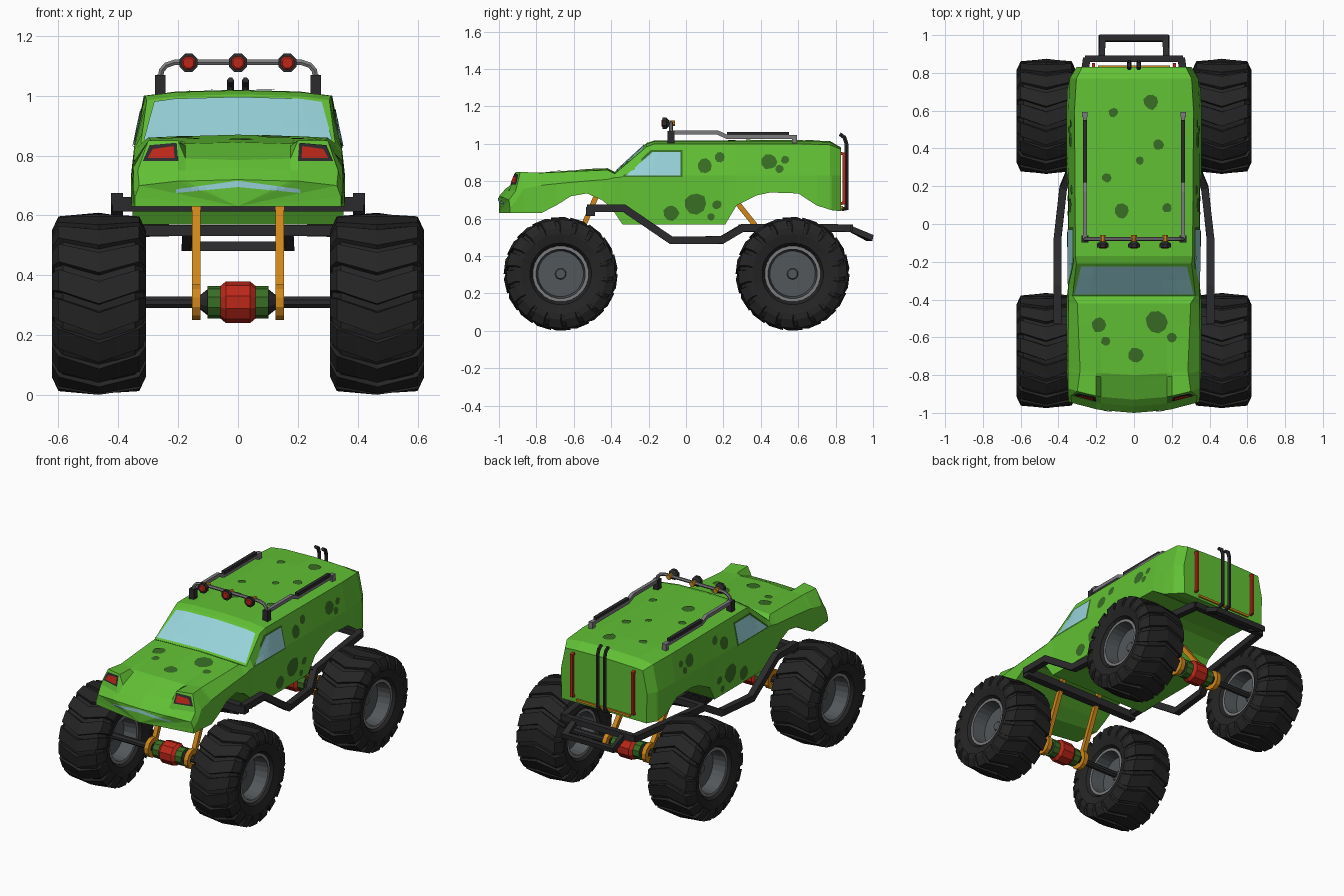
import bpy, bmesh, math, random
from mathutils import Vector
from mathutils.bvhtree import BVHTree

if "Cube" in bpy.data.objects:
    bpy.data.objects.remove(bpy.data.objects["Cube"])
random.seed(4)

def mat(name, c):
    m = bpy.data.materials.new(name)
    m.diffuse_color = (*c, 1)
    m.use_nodes = True
    m.node_tree.nodes["Principled BSDF"].inputs["Base Color"].default_value = m.diffuse_color
    return m
GREEN = mat("bright green", (.12, .53, .035))
SPOT = mat("dark green", (.04, .155, .018))
GLASS = mat("pale blue glass", (.31, .65, .70))
TYRE = mat("tyre black", (.018, .018, .018))
FRAME = mat("frame black", (.024, .024, .026))
RIM = mat("rim grey", (.085, .095, .10))
STEEL = mat("light grey", (.2, .2, .21))
RED = mat("red", (.5, .02, .01))
ORANGE = mat("orange", (.62, .24, .01))

def mesh_obj(name, verts, faces, mats, rule=None, toward=None):
    bm = bmesh.new()
    vs = [bm.verts.new(v) for v in verts]
    for f in faces:
        bm.faces.new([vs[i] for i in f])
    bmesh.ops.recalc_face_normals(bm, faces=bm.faces)
    bm.normal_update()
    bm.faces.ensure_lookup_table()
    if toward and sum(f.normal.dot(toward) for f in bm.faces) < 0:
        bmesh.ops.reverse_faces(bm, faces=bm.faces)
    if rule:
        for f in bm.faces:
            f.material_index = rule(f)
    me = bpy.data.meshes.new(name)
    bm.to_mesh(me)
    bm.free()
    for m in mats if isinstance(mats, list) else [mats]:
        me.materials.append(m)
    ob = bpy.data.objects.new(name, me)
    bpy.context.collection.objects.link(ob)
    return ob

def lathe(name, prof, at, mats, n=16, axis='x', rule=None, closed=False):
    verts, faces, k = [], [], len(prof)
    for i in range(n):
        t = 2 * math.pi * (i + .5) / n
        for a, r in prof:
            c, s = r * math.cos(t), r * math.sin(t)
            verts.append(Vector(at) + Vector((a, c, s) if axis == 'x' else (c, a, s)))
    for i in range(n):
        j = (i + 1) % n
        for p in range(k if closed else k - 1):
            q = (p + 1) % k
            faces.append((i * k + p, j * k + p, j * k + q, i * k + q))
    if not closed:
        faces += [[i * k for i in range(n)], [i * k + k - 1 for i in range(n)]]
    return mesh_obj(name, verts, faces, mats, rule)

def tube(name, pts, r, m, ref=(1, 0, 0), n=4):
    pts = [Vector(p) for p in pts]
    verts, faces = [], []
    for i, p in enumerate(pts):
        d = [(pts[b] - pts[a]).normalized() for a, b in ((i - 1, i), (i, i + 1)) if a >= 0 and b < len(pts)]
        t = sum(d, Vector()).normalized()
        u = t.cross(Vector(ref)).normalized()
        v = u.cross(t).normalized()
        stretch = 1 / max(.5, t.dot(d[0]))
        for k in range(n):
            a = 2 * math.pi * (k + .5) / n
            rr = r / math.cos(math.pi / n)
            verts.append(p + u * rr * math.cos(a) * stretch + v * rr * math.sin(a))
    for i in range(len(pts) - 1):
        for k in range(n):
            l = (k + 1) % n
            faces.append((i * n + k, i * n + l, i * n + n + l, i * n + n + k))
    faces += [list(range(n)), list(range(len(verts) - n, len(verts)))]
    return mesh_obj(name, verts, faces, m)

def sample(table, y):
    for a, b in zip(table, table[1:]):
        if y <= b[0]:
            t = (y - a[0]) / (b[0] - a[0])
            return [p + (q - p) * t for p, q in zip(a[1:], b[1:])]

# Body shell: lofted sections; lower edge (y, z, half width) and upper shape
low = [(-1, .63, .345), (-.82, .63, .357), (-.72, .67, .357), (-.62, .72, .357), (-.53, .735, .357),
       (-.45, .70, .357), (-.40, .66, .357), (-.34, .57, .35), (.21, .57, .35), (.27, .67, .357),
       (.38, .725, .357), (.45, .74, .357), (.6, .735, .357), (.7, .67, .355), (.78, .645, .34), (.83, .64, .30)]
# y, belt z, belt half width, edge z, edge half width, inner z, centre z
top = [(-1, .66, .345, .70, .33, .715, .72), (-.965, .70, .35, .75, .335, .75, .76),
       (-.93, .76, .35, .85, .30, .79, .785), (-.80, .78, .35, .845, .285, .84, .845),
       (-.42, .81, .347, .86, .30, .865, .87), (-.38, .82, .347, .84, .325, .845, .85),
       (-.21, .83, .347, .985, .305, 1.0, 1.005), (-.17, .83, .347, 1.0, .31, 1.013, 1.018),
       (.6, .83, .347, 1.0, .315, 1.015, 1.02), (.77, .83, .34, .995, .305, 1.01, 1.015),
       (.83, .83, .305, .97, .275, .975, .98)]
ys = sorted({r[0] for r in low + top})
verts, faces = [], []
for y in ys:
    zb, wb = sample(low, y)
    zm, wm, zt, wt, zi, zc = sample(top, y)
    half = [(0, zb), (wb, zb), (wm, zm), (wt, zt), (.2, max(zt, zi)), (.175, zi), (0, zc)]
    ring = half + [(-x, z) for x, z in half[-2:0:-1]]
    bow = .06 * min(1, max(0, (-.6 - y) / .3))
    verts += [(x, y + bow * (x / .35) ** 2, z) for x, z in ring]
n = 12
for i in range(len(ys) - 1):
    for k in range(n):
        l = (k + 1) % n
        faces.append((i * n + k, i * n + l, i * n + n + l, i * n + n + k))
for b in (0, (len(ys) - 1) * n):
    faces += [(b, b + k, b + k + 1) for k in range(1, n - 1)]
body = mesh_obj("body", verts, faces, GREEN)
tree = BVHTree.FromPolygons([v.co for v in body.data.vertices], [p.vertices for p in body.data.polygons])

# Thin painted plates draped on the body
def drape(name, flat, faces, view, m, off=.005):
    d = Vector({'r': (1, 0, 0), 'l': (-1, 0, 0), 't': (0, 0, 1), 'f': (0, -1, 0)}[view])
    out = []
    for a, b in flat:
        o = Vector((a, b, 0) if view == 't' else (a, 0, b) if view == 'f' else (0, a, b))
        hit = tree.ray_cast(o + d * 3, -d)[0]
        out.append((hit or o + d * .34) + d * off)
    mesh_obj(name, out, faces, m, toward=d)

def patch(name, c, view, m, off=.005, nu=8, nv=4):
    c = [Vector(p) for p in c]
    pts = [c[0].lerp(c[1], i / nu).lerp(c[3].lerp(c[2], i / nu), j / nv)
           for j in range(nv + 1) for i in range(nu + 1)]
    w = nu + 1
    drape(name, pts, [(j * w + i, j * w + i + 1, j * w + w + i + 1, j * w + w + i)
                      for j in range(nv) for i in range(nu)], view, m, off)

def spot(a, b, r, view):
    k, pts = 9, [(a, b)]
    rad = [r * random.uniform(.9, 1.08) for _ in range(k)]
    for s in (.5, 1):
        pts += [(a + q * s * math.cos(6.2832 * i / k), b + q * s * math.sin(6.2832 * i / k)) for i, q in enumerate(rad)]
    f = []
    for i in range(k):
        j = (i + 1) % k
        f += [(0, 1 + i, 1 + j), (1 + i, 1 + k + i, 1 + k + j, 1 + j)]
    drape("spot", pts, f, view, SPOT, .004)

patch("windshield", [(-.315, -.372), (.315, -.372), (.28, -.225), (-.28, -.225)], 't', GLASS)
for v in 'rl':
    patch("side_window_trim", [(-.345, .822), (-.018, .822), (-.018, .966), (-.19, .966)], v, SPOT, .003)
    patch("side_window", [(-.32, .832), (-.03, .832), (-.03, .956), (-.18, .956)], v, GLASS, .006)
    for s in [(.10, .885, .04), (.18, .93, .028), (.445, .905, .042), (.53, .915, .022), (.50, .865, .022),
              (.05, .68, .06), (-.08, .63, .042), (.165, .675, .025), (.135, .61, .02)]:
        spot(*s, v)
for s in [(-.11, .59, .025), (.09, .645, .04), (.13, .42, .028), (.03, .335, .022), (-.145, .245, .025),
          (-.065, .07, .04), (.175, .085, .025), (-.185, -.535, .04), (.12, -.52, .06), (.2, -.6, .026),
          (-.15, -.62, .024), (.01, -.695, .042)]:
    spot(*s, 't')
for s in (1, -1):
    patch("grille", [(0, .695), (s * .21, .675), (s * .205, .688), (0, .716)], 'f', GLASS)
    patch("headlight_frame", [(s * .20, .782), (s * .318, .782), (s * .295, .835), (s * .205, .843)], 'f', FRAME)
    patch("headlight", [(s * .212, .792), (s * .302, .792), (s * .285, .822), (s * .215, .832)], 'f', RED, .009)

# Wheels: tyre, chevron tread and recessed rim
tyre = [(-.11, .145), (-.14, .165), (-.152, .215), (-.148, .25), (-.12, .282), (0, .288)]
tyre += [(-x, r) for x, r in tyre[-2::-1]]
rim = [(.125, .150), (.125, .132), (.04, .122), (.04, .03), (.05, .025)]
rim = [(-x, r) for x, r in rim[::-1]] + rim
lug = [(-.157, .245), (-.135, .292), (0, .305), (.135, .292), (.157, .245)]
for sx in (1, -1):
    for y in (-.67, .57):
        at = Vector((sx * .465, y, .305))
        lathe("tyre", tyre, at, TYRE, 32, closed=True)
        lathe("rim", rim, at, [RIM, STEEL], 24,
              rule=lambda f: int(math.hypot(f.calc_center_median().y - y, f.calc_center_median().z - .305) > .13))
        verts, faces = [], []
        for i in range(18):
            b = len(verts)
            for x, r in lug:
                t0 = 2 * math.pi * i / 18 + abs(x) * 1.15
                for t, q in ((t0, r), (t0 + .25, r), (t0 + .27, r - .03), (t0 - .02, r - .03)):
                    verts.append(at + Vector((x, -q * math.cos(t), q * math.sin(t))))
            for p in range(4):
                for k in range(4):
                    l = (k + 1) % 4
                    faces.append([b + p * 4 + e for e in (k, l, l + 4, k + 4)])
            faces += [[b, b + 1, b + 2, b + 3], [b + 16, b + 17, b + 18, b + 19]]
        mesh_obj("tyre_tread", verts, faces, TYRE)

# Axles, differentials and struts
for y, ty, tz in ((-.67, -.48, .72), (.57, .27, .69)):
    c = (0, y, .31)
    lathe("axle", [(-.43, .02), (.43, .02)], c, FRAME, 8)
    lathe("differential_cap", [(-.125, .025), (-.10, .045), (.10, .045), (.125, .025)], c, FRAME, 10)
    lathe("differential_sleeve", [(-.102, .055), (.102, .055)], c, SPOT, 10)
    lathe("differential", [(-.058, .055), (-.04, .07), (.04, .07), (.058, .055)], c, RED, 10)
    for s in (1, -1):
        lathe("strut_ring", [(-.014, .03), (-.014, .062), (.014, .062), (.014, .03)],
              (s * .14, y, .31), ORANGE, 12, closed=True)
        tube("strut", [(s * .14, y + (.03 if y < 0 else -.03), .35), (s * .14, ty, tz)], .014, ORANGE)

# Chassis frame and rear bumper
for s in (1, -1):
    tube("chassis_rail", [(s * .405, -.53, .655), (s * .405, -.33, .655), (s * .405, -.08, .485), (s * .375, .19, .485),
                          (s * .33, .30, .55), (s * .25, .88, .55)], .02, FRAME)
tube("front_crossbar", [(-.42, -.51, .638), (.42, -.51, .638)], .024, FRAME, (0, 1, 0))
tube("rear_crossbar", [(-.26, .875, .55), (.26, .875, .55)], .018, FRAME, (0, 1, 0))
tube("rear_bumper", [(-.17, .87, .55), (-.17, .983, .497), (.17, .983, .497), (.17, .87, .55)], .016, FRAME, (0, 0, 1))
tube("middle_crossbar", [(-.33, .30, .55), (.33, .30, .55)], .018, FRAME, (0, 1, 0))

# Roof rack with light hoop
for s in (1, -1):
    x = s * .26
    tube("rack_rail", [(x, -.08, 1.06), (x, .17, 1.06), (x, .22, 1.037), (x, .58, 1.037)], .011, STEEL)
    tube("rack_rear_foot", [(x, .58, .99), (x, .58, 1.048)], .014, STEEL)
    tube("rack_pad", [(x, .22, 1.053), (x, .55, 1.053)], .011, FRAME)
    tube("rack_post", [(x, -.08, .985), (x, -.08, 1.07)], .018, FRAME)
hoop = [(.26, 1.06), (.255, 1.085), (.24, 1.102), (.21, 1.112)]
tube("light_hoop", [(x, -.08, z) for x, z in hoop] + [(-x, -.08, z) for x, z in hoop[::-1]], .009, STEEL, (0, 1, 0), 6)
for x in (-.165, 0, .165):
    c = (x, -.08, 1.11)
    lathe("roof_light_housing", [(-.045, .033), (-.025, .033), (-.012, .018)], c, FRAME, 8, 'y')
    lathe("roof_light_lens", [(-.05, .018), (-.044, .025)], c, RED, 8, 'y')
    lathe("roof_light_clamp", [(-.014, .016), (.022, .016)], c, ORANGE, 8, 'y')

# Rear exhaust stacks, tail lights and trim
for s in (1, -1):
    x = s * .025
    tube("exhaust_stack", [(x, .83, .65), (x, .858, .655), (x, .858, 1.0), (x, .847, 1.035), (x, .822, 1.052)],
         .010, FRAME, n=6)
    tube("tail_light", [(s * .215, .825, .68), (s * .215, .845, .685), (s * .215, .845, .945), (s * .215, .825, .95)],
         .008, RED)
tube("tailgate_trim", [(-.19, .833, .66), (.19, .833, .66)], .007, ORANGE, (0, 1, 0))
